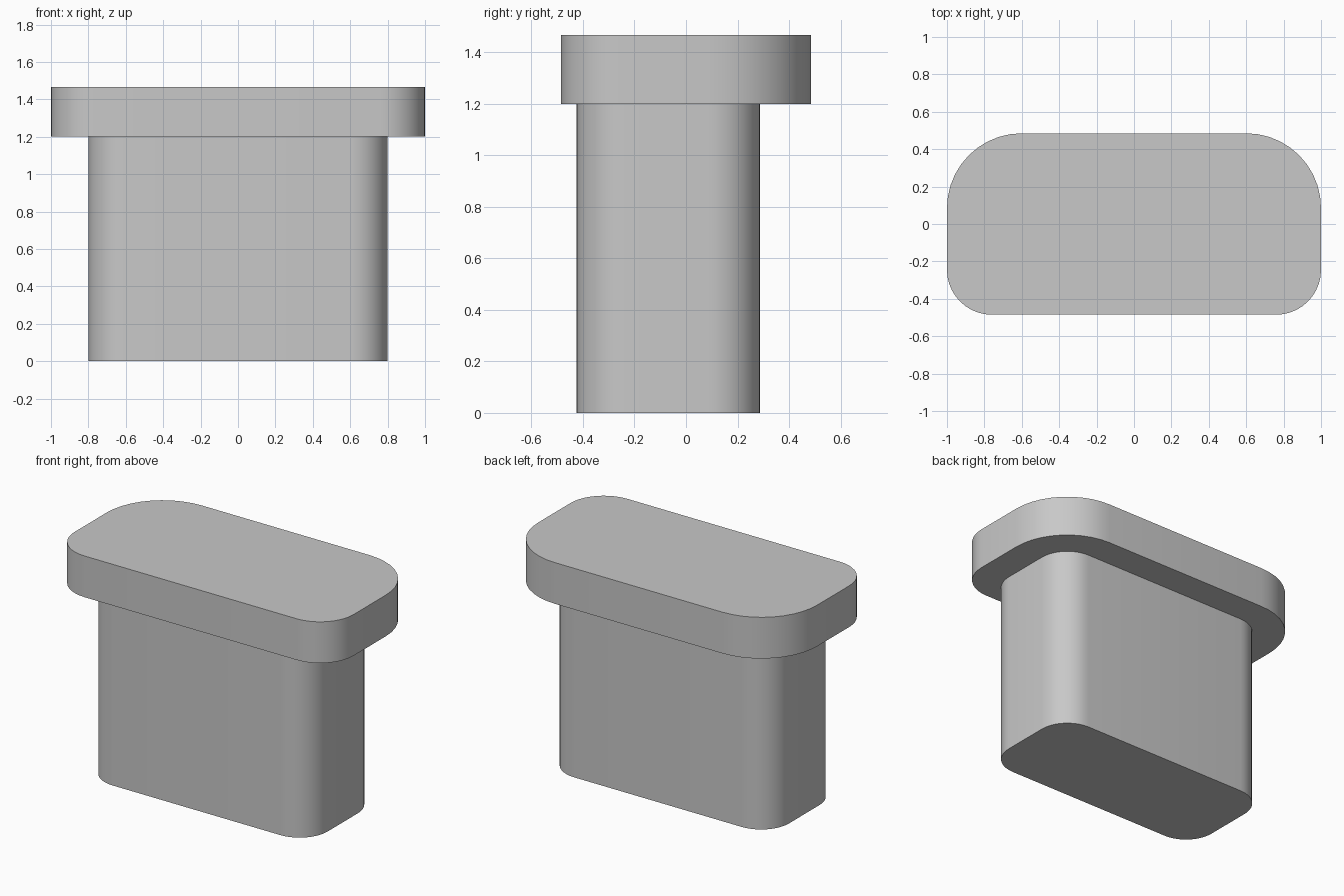
import bpy
import bmesh
from math import cos, sin, pi

cube = bpy.data.objects.get("Cube")
if cube:
    bpy.data.objects.remove(cube, do_unlink=True)

grey = bpy.data.materials.new("plain grey")
grey.use_nodes = True
colour = (0.58, 0.58, 0.58, 1)
grey.diffuse_color = colour
grey.node_tree.nodes["Principled BSDF"].inputs["Base Color"].default_value = colour


def rounded_block(name, half_x, front, back, r_front, r_back, z0, z1, steps=10):
    """Extruded rounded rectangle with separate front and back corner radii."""
    corners = [(1, 1, r_back), (-1, 1, r_back), (-1, -1, r_front), (1, -1, r_front)]
    bm = bmesh.new()
    ring = []
    for i, (sx, sy, r) in enumerate(corners):
        cx = sx * (half_x - r)
        cy = back - r if sy > 0 else front + r
        for k in range(steps + 1):
            a = (i + k / steps) * pi / 2
            ring.append(bm.verts.new((cx + r * cos(a), cy + r * sin(a), z0)))
    base = bm.faces.new(ring)
    top = bmesh.ops.extrude_face_region(bm, geom=[base], use_keep_orig=True)
    verts = [g for g in top["geom"] if isinstance(g, bmesh.types.BMVert)]
    bmesh.ops.translate(bm, verts=verts, vec=(0, 0, z1 - z0))
    bmesh.ops.recalc_face_normals(bm, faces=bm.faces)
    mesh = bpy.data.meshes.new(name)
    bm.to_mesh(mesh)
    bm.free()
    mesh.materials.append(grey)
    obj = bpy.data.objects.new(name, mesh)
    bpy.context.collection.objects.link(obj)
    bpy.ops.object.select_all(action='DESELECT')
    obj.select_set(True)
    bpy.context.view_layer.objects.active = obj
    bpy.ops.object.shade_smooth_by_angle()
    return obj


# Tall plug body, set towards the front
rounded_block("plug_body", 0.8, -0.425, 0.287, 0.2, 0.2, 0, 1.2)
# Overhanging cap with wider back corners
rounded_block("plug_cap", 1.0, -0.485, 0.485, 0.24, 0.4, 1.2, 1.467)
